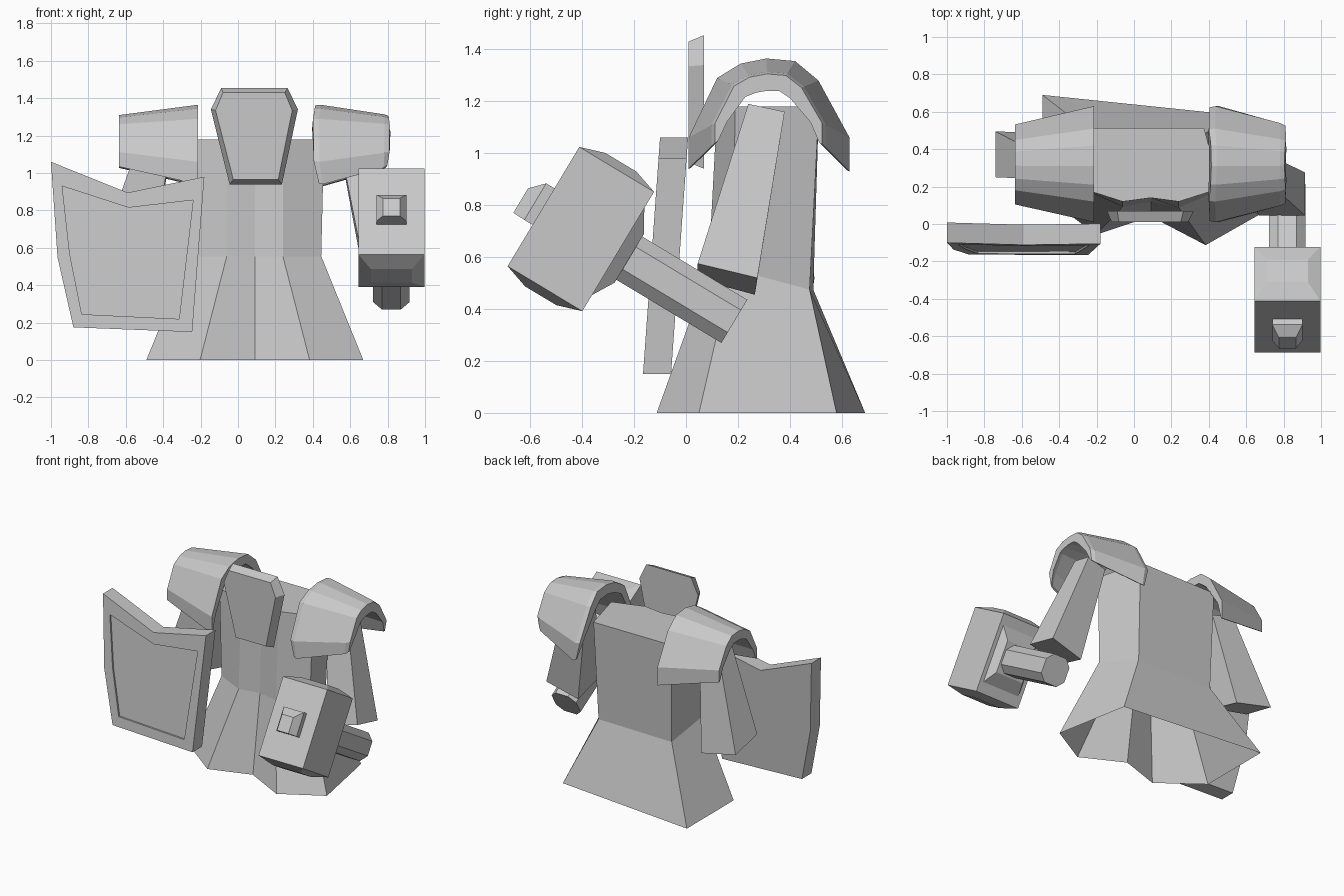
import bpy, math
from mathutils import Vector, Matrix

if "Cube" in bpy.data.objects:
    bpy.data.objects.remove(bpy.data.objects["Cube"])

grey = bpy.data.materials.new("light_grey")
grey.diffuse_color = (0.58, 0.58, 0.58, 1)
grey.use_nodes = True
grey.node_tree.nodes["Principled BSDF"].inputs["Base Color"].default_value = grey.diffuse_color


def mesh(name, verts, faces):
    me = bpy.data.meshes.new(name)
    me.from_pydata([tuple(v) for v in verts], [], faces)
    me.materials.append(grey)
    ob = bpy.data.objects.new(name, me)
    bpy.context.collection.objects.link(ob)
    # consistent outward normals
    bpy.context.view_layer.objects.active = ob
    ob.select_set(True)
    bpy.ops.object.mode_set(mode='EDIT')
    bpy.ops.mesh.select_all(action='SELECT')
    bpy.ops.mesh.normals_make_consistent(inside=False)
    bpy.ops.object.mode_set(mode='OBJECT')
    ob.select_set(False)
    return ob


def loft(name, rings, start=True, end=True):
    """Skin closed rings of equal length, with optional end caps."""
    n = len(rings[0])
    verts = [v for r in rings for v in r]
    faces = []
    for k in range(len(rings) - 1):
        a, b = k * n, (k + 1) * n
        faces += [(a + i, a + (i + 1) % n, b + (i + 1) % n, b + i) for i in range(n)]
    if start:
        faces.append(tuple(range(n)))
    if end:
        faces.append(tuple(range(len(verts) - n, len(verts))))
    return mesh(name, verts, faces)


# robe: mirrored half rings with a slight twist, open at the hem
def robe_ring(half, skew, pull_right, pull_left):
    pts = half + [(-x, y, z) for x, y, z in reversed(half[:-1])]
    ring = [Vector((x + 0.09, y - skew * x, z)) for x, y, z in pts]
    ring[0].x -= pull_right    # back corners are pulled in
    ring[-1].x += pull_left
    return ring


robe = [
    robe_ring([(.58, .635, 0), (.58, .105, 0), (.293, -.085, 0), (0, .04, 0)], .095, .10, 0),
    robe_ring([(.355, .483, .475), (.355, .185, .555), (.15, .09, .555), (0, .12, .555)],
              .02, .085, .035),
    robe_ring([(.37, .512, 1.18), (.37, .19, 1.18), (.15, .12, 1.18), (0, .14, 1.18)],
              0, .085, .035),
]
loft("robe", robe, start=False)

# face plate: bevelled hexagon
back = [(-.09, 1.455), (.265, 1.455), (.32, 1.34), (.235, .94), (-.045, .94), (-.145, 1.34)]
front = [(-.08, 1.43), (.25, 1.43), (.29, 1.335), (.215, .965), (-.025, .965), (-.12, 1.335)]
loft("face_plate", [[(x, .07, z) for x, z in back], [(x, .01, z) for x, z in front]])

# shoulder pads: arches that narrow outwards and thin out towards their lips
ARCH = [(.01, .94), (.01, 1.06), (.12, 1.29), (.21, 1.345), (.31, 1.365),
        (.42, 1.355), (.51, 1.28), (.63, 1.06), (.63, .93)]
THICK = [.012, .045, .06, .065, .065, .065, .06, .045, .012]


def arch_ring(x, t, bulge=0):
    # t = 0 at the wide end, 1 at the narrow end
    s, h = 1 - .31 * t, 1 - .35 * t
    top = 1.365 - .055 * t
    outer = [(.315 + (y - .315) * s, top + (z - 1.365) * h) for y, z in ARCH]
    inner = []
    for (y, z), d in zip(outer, THICK):
        away = Vector((y - .315, z - (top - .28 * h))).normalized()
        inner.append((y - away.x * d, z - away.y * d))
    return [(x + bulge * ((z - 1.19) / .2) ** 2, y, z) for y, z in outer + inner[::-1]]


loft("left_shoulder_pad", [arch_ring(-.215, 0), arch_ring(-.635, 1)])
loft("right_shoulder_pad", [arch_ring(.395, .06, .025), arch_ring(.43, 0, .015),
                            arch_ring(.785, .93, -.01), arch_ring(.815, 1.08, -.03)])


# arms: tapered square sleeves
def arm(name, side, out_top, in_top, out_low, in_low, y0, y1):
    top = [(out_top, .24, 1.19), (out_top, .38, 1.16), (in_top, .36, 1.13), (in_top, .24, 1.15)]
    low = [(out_low, y0, .575), (out_low, y1, .52), (in_low, y1 - .01, .455), (in_low, y0, .515)]
    loft(name, [[(side * x, y, z) for x, y, z in r] for r in (top, low)])


arm("right_arm", 1, .70, .545, .915, .67, .045, .275)
arm("left_arm", -1, .52, .36, .74, .46, .25, .495)

# shield: leaning slab with a shallow sunken panel
rim = [(-1, 1.06), (-.59, .895), (-.18, .98), (-.245, .15), (-.88, .175), (-.965, .55)]
panel = [(-.94, .93), (-.585, .815), (-.24, .855), (-.315, .22), (-.835, .245), (-.9, .57)]


def lean(points, depth):
    return [(x, -.1 - .072 * (1.06 - z) + depth, z) for x, z in points]


loft("shield", [lean(rim, .108), lean(rim, 0), lean(panel, 0), lean(panel, .012)])

# hammer: built in its own tilted frame (x, forward, up)
FRAME = Matrix(((1, 0, 0), (0, -.857, .515), (0, .515, .857)))
CENTRE = Vector((.82, -.405, .708))


def tilt(points):
    return [CENTRE + FRAME @ Vector(p) for p in points]


def rect(x, y):
    return [(x, y), (-x, y), (-x, -y), (x, -y)]


head = [(.11, .07, -.30), (.176, .168, -.268), (.176, .168, .268), (.11, .07, .30)]
loft("hammer_head", [tilt([(x, n, u) for x, n in rect(a, b)]) for a, b, u in head])

# stud on the striking side, collar on the handle side
stud = [(.08, .082, .16, 0), (.08, .082, .205, 0), (.045, .055, .255, -.025)]
loft("hammer_stud", [tilt([(x, n, u + d) for x, u in rect(a, b)]) for a, b, n, d in stud])
collar = [(.15, .20, -.165), (.11, .11, -.218)]
loft("hammer_collar", [tilt([(x, n, u) for x, u in rect(a, b)]) for a, b, n in collar])

# handle: square bar with cut corners
W, C = .097, .05
bar = [(W, C), (C, W), (-C, W), (-W, C), (-W, -C), (-C, -W), (C, -W), (W, -C)]
loft("hammer_handle", [tilt([(x, n, u) for x, u in bar]) for n in (-.15, -.69)])
